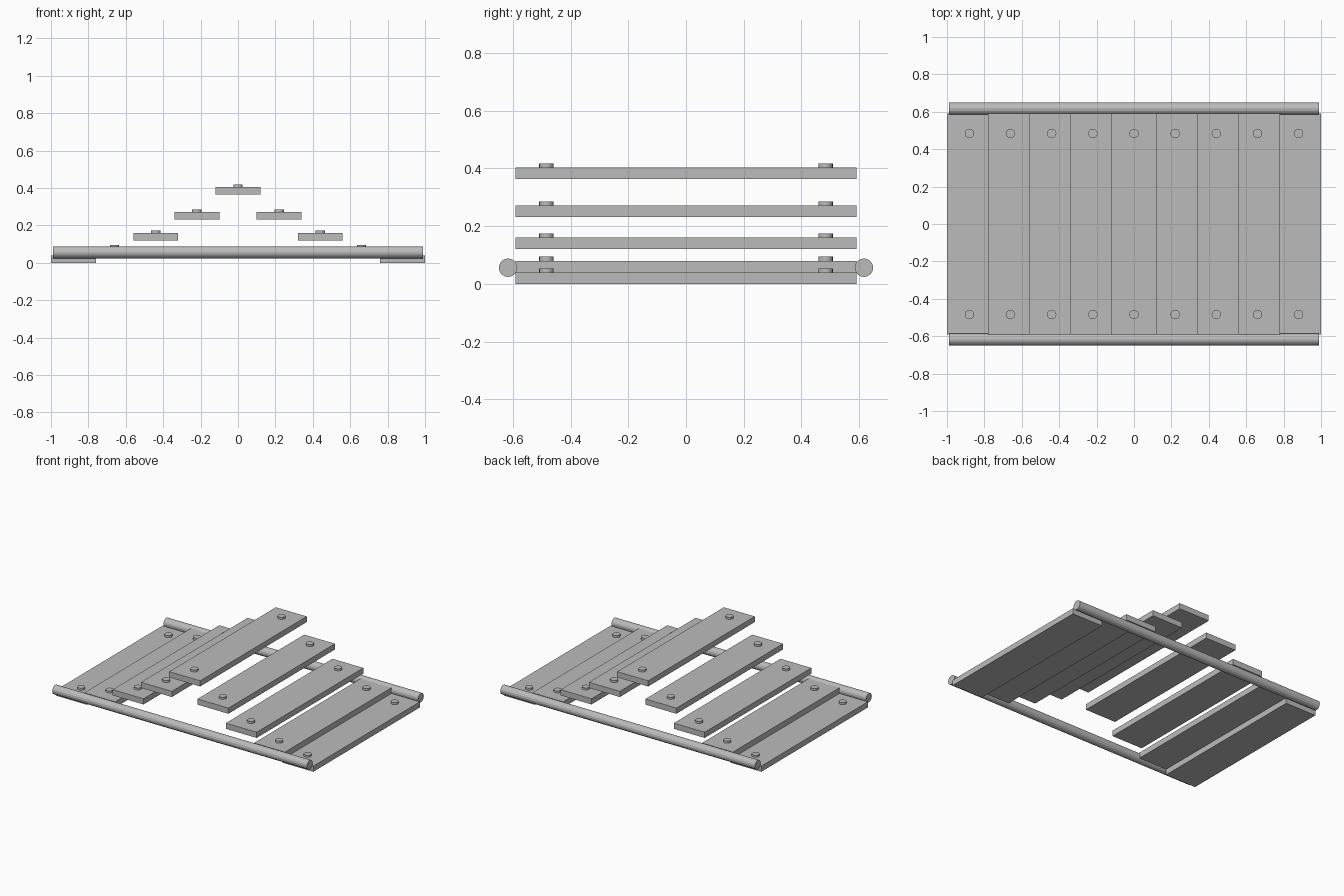
import bpy
import math

if "Cube" in bpy.data.objects:
    bpy.data.objects.remove(bpy.data.objects["Cube"])

grey = bpy.data.materials.new("weathered grey")
grey.diffuse_color = (0.5, 0.5, 0.5, 1)
grey.use_nodes = True
grey.node_tree.nodes["Principled BSDF"].inputs["Base Color"].default_value = grey.diffuse_color


def finish(name):
    ob = bpy.context.object
    ob.name = name
    ob.data.materials.append(grey)
    return ob


def box(name, loc, size):
    bpy.ops.mesh.primitive_cube_add(size=1, location=loc)
    ob = finish(name)
    ob.scale = size
    return ob


def rod(name, loc, radius, depth, rot=(0, 0, 0)):
    bpy.ops.mesh.primitive_cylinder_add(vertices=16, radius=radius, depth=depth,
                                        location=loc, rotation=rot)
    return finish(name)


# Stepped planks: underside heights from the centre outwards
HEIGHTS = [0.364, 0.231, 0.12, 0.04, 0.0]
THICK, PEG = 0.04, 0.016
for i in range(-4, 5):
    x, z = i * 0.22, HEIGHTS[abs(i)]
    box(f"plank_{i + 5}", (x, 0, z + THICK / 2), (0.24, 1.184, THICK))
    # One peg near each end of the plank
    for side, y in (("front", -0.484), ("back", 0.484)):
        rod(f"peg_{side}_{i + 5}", (x, y, z + THICK + PEG / 2 - 0.002), 0.025, PEG)

# Long side rails
for side, y in (("front", -0.617), ("back", 0.617)):
    rod(f"rail_{side}", (0, y, 0.056), 0.032, 1.98, (0, math.pi / 2, 0))
